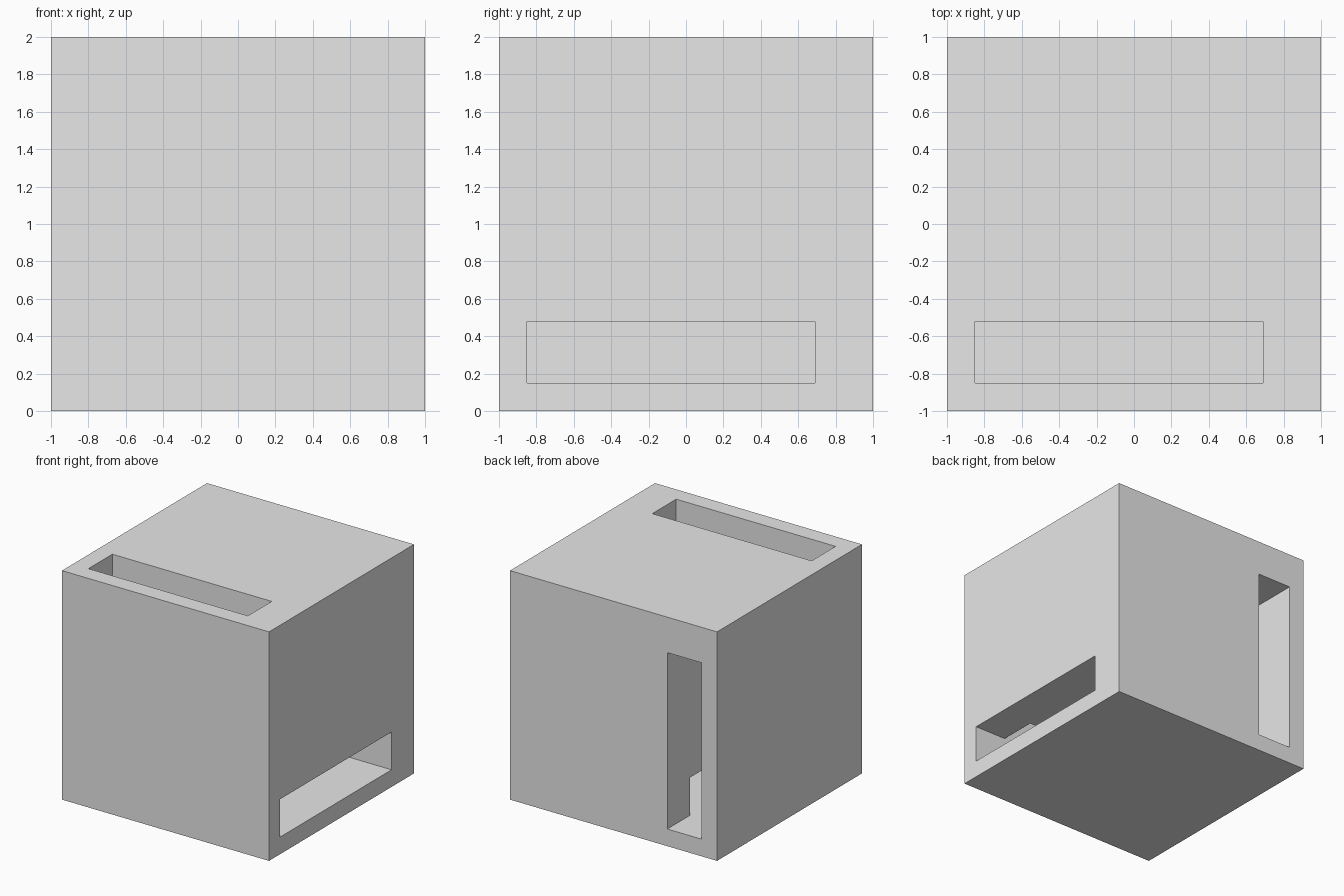
import bpy
from mathutils import Vector

default = bpy.data.objects.get("Cube")
if default:
    bpy.data.objects.remove(default, do_unlink=True)

# Slot limits relative to the block centre
NEAR, INNER, FAR, OUT = -0.85, -0.52, 0.69, 1.2

grey = bpy.data.materials.new("light_grey")
grey.use_nodes = True
colour = (0.8, 0.8, 0.8, 1.0)
grey.diffuse_color = colour
grey.node_tree.nodes["Principled BSDF"].inputs["Base Color"].default_value = colour


def box(name, low, high):
    """Axis-aligned box between two corners, given from the block centre."""
    low, high = Vector(low), Vector(high)
    bpy.ops.mesh.primitive_cube_add(size=1, location=(low + high) / 2 + Vector((0, 0, 1)))
    obj = bpy.context.object
    obj.name = name
    obj.scale = high - low
    bpy.ops.object.transform_apply(location=True, rotation=False, scale=True)
    obj.data.materials.append(grey)
    return obj


block = box("slotted_block", (-1, -1, -1), (1, 1, 1))

# One blind slot along each axis, each the cyclic turn of the last;
# all three meet inside one corner
for axis, name in enumerate(("side_slot", "back_slot", "top_slot")):
    low, high = [NEAR] * 3, [0] * 3
    high[axis] = OUT
    high[(axis + 1) % 3] = FAR
    high[(axis + 2) % 3] = INNER
    cutter = box(name, low, high)
    cutter.hide_render = True

    cut = block.modifiers.new(name, 'BOOLEAN')
    cut.operation = 'DIFFERENCE'
    cut.solver = 'EXACT'
    cut.object = cutter
    bpy.context.view_layer.objects.active = block
    bpy.ops.object.modifier_apply(modifier=cut.name)
    bpy.data.objects.remove(cutter, do_unlink=True)
